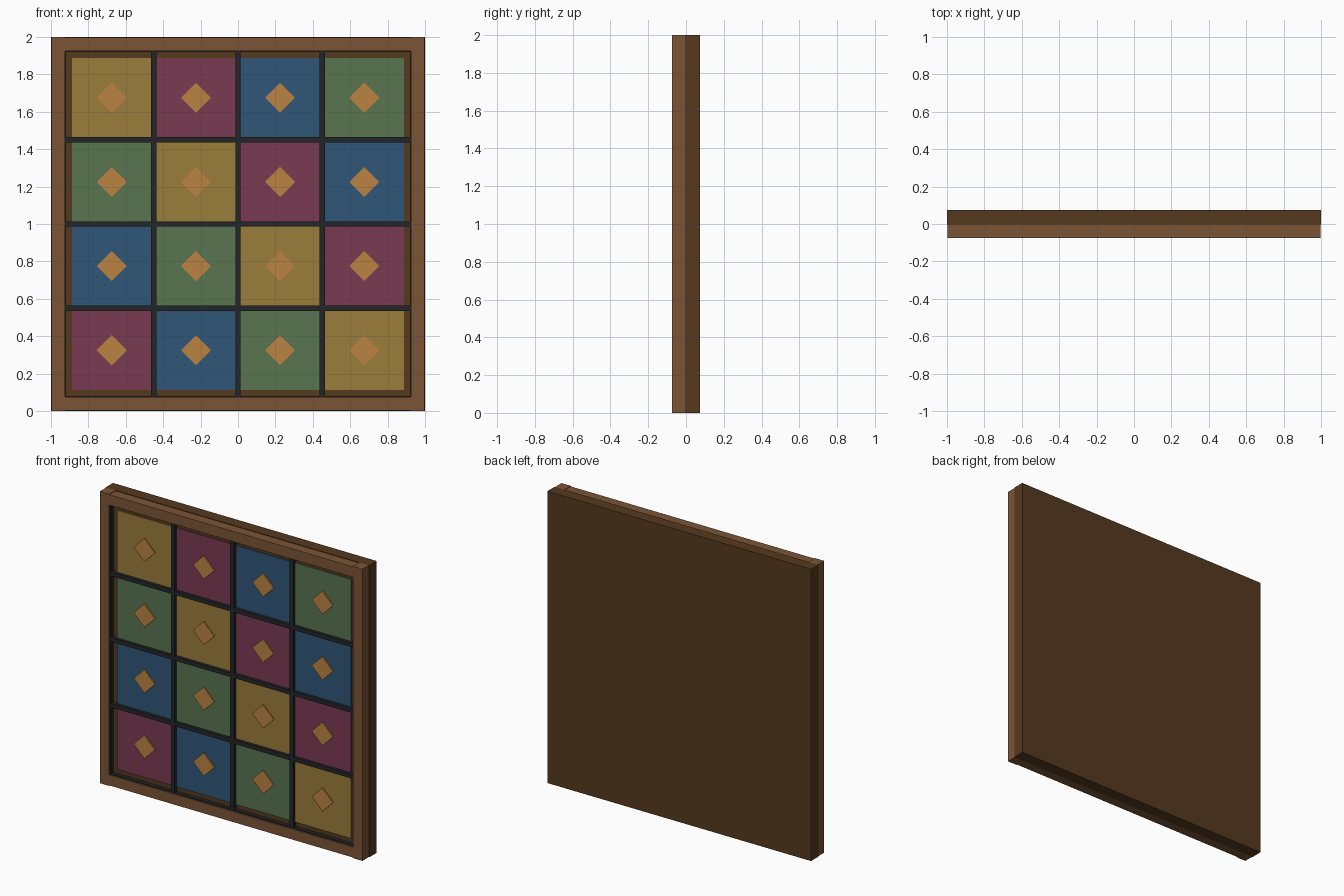
import bpy
from math import radians

old = bpy.data.objects.get("Cube")
if old:
    bpy.data.objects.remove(old, do_unlink=True)


def material(name, r, g, b):
    """Flat material from 0-255 display values."""
    lin = [((c / 255 + 0.055) / 1.055) ** 2.4 for c in (r, g, b)] + [1.0]
    m = bpy.data.materials.new(name)
    m.use_nodes = True
    m.diffuse_color = lin
    bsdf = m.node_tree.nodes["Principled BSDF"]
    bsdf.inputs["Base Color"].default_value = lin
    bsdf.inputs["Roughness"].default_value = 0.8
    return m


frame_wood = material("frame wood", 123, 85, 53)
board_wood = material("dark wood", 86, 58, 31)
lead = material("dark lead", 36, 37, 39)
copper = material("copper", 186, 130, 66)
yellow = material("yellow glass", 154, 125, 58)
red = material("plum glass", 121, 58, 82)
blue = material("blue glass", 48, 86, 119)
green = material("green glass", 88, 117, 80)


def box(name, mat, x, y, z, turn=0):
    """Box from (low, high) ranges, optionally turned about the y axis."""
    spans = (x, y, z)
    centre = [(a + b) / 2 for a, b in spans]
    bpy.ops.mesh.primitive_cube_add(size=1, location=centre, rotation=(0, turn, 0))
    ob = bpy.context.object
    ob.name = name
    ob.scale = [b - a for a, b in spans]
    bpy.ops.object.transform_apply(location=False, rotation=True, scale=True)
    ob.data.materials.append(mat)
    return ob


def around(c, half):
    return (c - half, c + half)


FRONT, SEAM, BACK = -0.074, -0.006, 0.074
TILE_FRONT, BAR_FRONT, PANEL_FRONT = -0.043, -0.064, -0.036
OPEN, PITCH, OUTER = 0.925, 0.45, 0.996

# Backing board with a raised panel behind the tiles
box("backing_board", board_wood, (-1, 1), (SEAM, BACK), (0, 2))
box("backing_panel", board_wood, (-OPEN, OPEN), (PANEL_FRONT, SEAM), around(1, OPEN))

# Frame and the thin dark lining inside it
for side, word in ((1, "left"), (-1, "right")):
    box(f"{word}_stile", frame_wood, sorted((side * OPEN, side * OUTER)), (FRONT, SEAM), (0, 2))
    box(f"{word}_lining", lead, sorted((side * 0.919, side * 0.928)),
        (BAR_FRONT, SEAM), around(1, OPEN))
for side, word in ((1, "top"), (-1, "bottom")):
    box(f"{word}_rail", frame_wood, (-OPEN, OPEN), (FRONT, SEAM),
        sorted((1 + side * OPEN, 1 + side * OUTER)))
    box(f"{word}_lining", lead, (-OPEN, OPEN), (BAR_FRONT, SEAM),
        sorted((1 + side * 0.919, 1 + side * 0.928)))

# Dividing bars
for i in (-1, 0, 1):
    box("upright_bar", lead, around(i * PITCH, 0.014), (BAR_FRONT, SEAM), around(1, OPEN))
    box("cross_bar", lead, (-OPEN, OPEN), (BAR_FRONT + 0.001, SEAM),
        around(1 + i * PITCH, 0.014))

# Tiles in a diagonal colour order, each with a raised diamond
order = (red, blue, green, yellow)
for row in range(4):
    for col in range(4):
        x = (col - 1.5) * PITCH
        z = 1 + (row - 1.5) * PITCH
        box("tile", order[(col + row) % 4], around(x, 0.213), (TILE_FRONT, SEAM),
            around(z, 0.213))
        box("diamond", copper, around(x, 0.057), (TILE_FRONT - 0.008, TILE_FRONT),
            around(z, 0.057), turn=radians(45))
